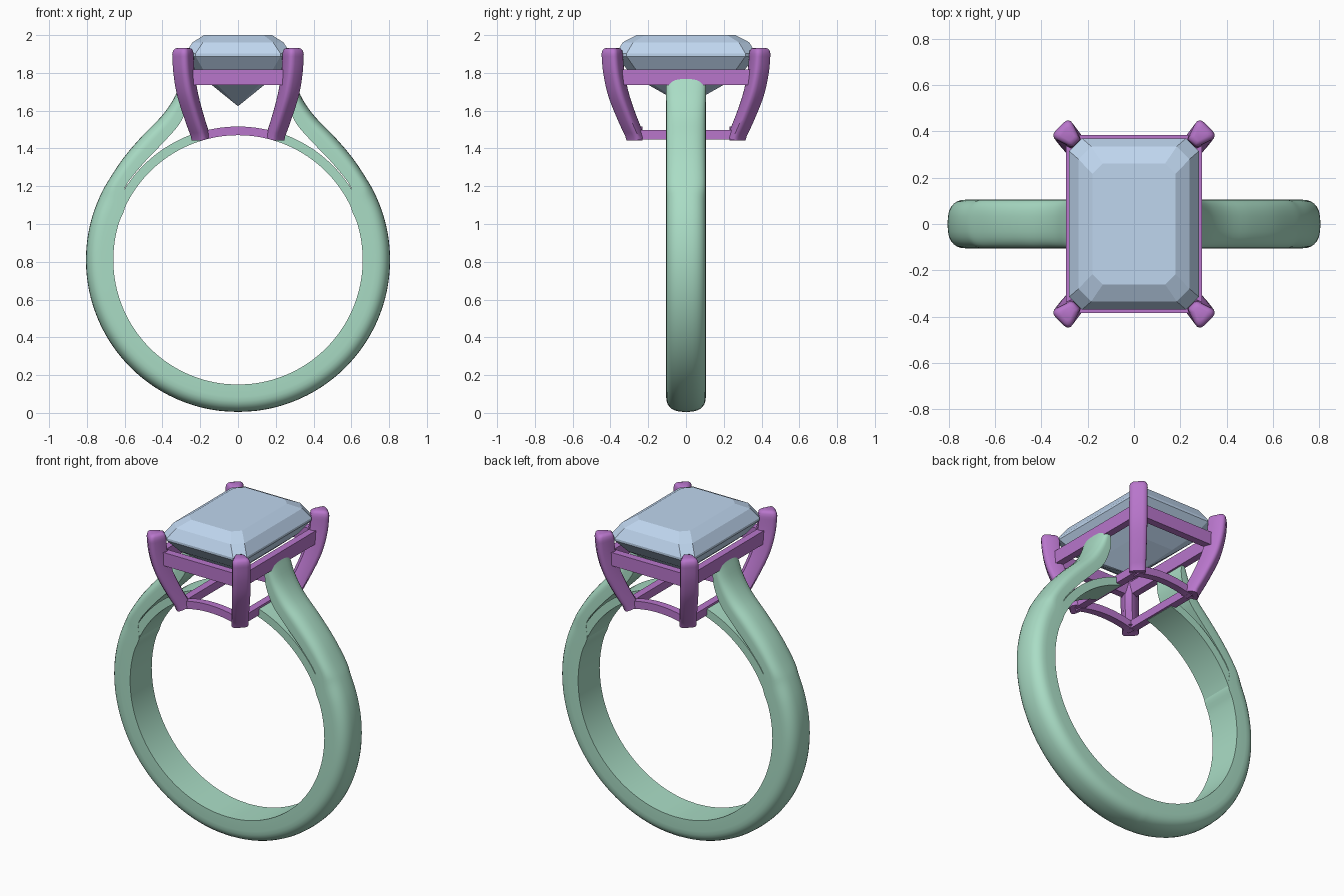
import bpy, bmesh
from math import sin, cos, pi, radians, sqrt
from mathutils import Vector

if "Cube" in bpy.data.objects:
    bpy.data.objects.remove(bpy.data.objects["Cube"])

CZ, RI, RO, HW = 0.81, 0.66, 0.805, 0.105   # finger hole centre, radii, half width


def material(name, rgb):
    m = bpy.data.materials.new(name)
    m.diffuse_color = (*rgb, 1)
    m.use_nodes = True
    m.node_tree.nodes["Principled BSDF"].inputs["Base Color"].default_value = m.diffuse_color
    return m


GREEN = material("band_green", (0.40, 0.72, 0.56))
PURPLE = material("setting_purple", (0.48, 0.18, 0.60))
BLUE = material("gem_blue", (0.52, 0.67, 0.86))


def loft(name, sections, mat, closed=False, smooth=None, mirror=None):
    """Skin a list of equal-length point loops."""
    bm = bmesh.new()
    rows = [[bm.verts.new(p) for p in s] for s in sections]
    n = len(rows[0])
    for i in range(len(rows) if closed else len(rows) - 1):
        a, b = rows[i], rows[(i + 1) % len(rows)]
        for j in range(n):
            k = (j + 1) % n
            bm.faces.new((a[j], a[k], b[k], b[j]))
    if not closed:
        bm.faces.new(rows[0])
        bm.faces.new(rows[-1])
    bmesh.ops.remove_doubles(bm, verts=bm.verts, dist=1e-5)
    bmesh.ops.recalc_face_normals(bm, faces=bm.faces)
    me = bpy.data.meshes.new(name)
    bm.to_mesh(me)
    bm.free()
    me.materials.append(mat)
    ob = bpy.data.objects.new(name, me)
    bpy.context.collection.objects.link(ob)
    if smooth:
        bpy.ops.object.select_all(action='DESELECT')
        ob.select_set(True)
        bpy.context.view_layer.objects.active = ob
        bpy.ops.object.shade_smooth_by_angle(angle=radians(smooth))
    if mirror:
        mod = ob.modifiers.new("mirror", 'MIRROR')
        mod.use_axis = mirror
    return ob


def spline(pts, steps):
    """Catmull-Rom through the points."""
    pts = [Vector(p) for p in pts]
    out = []
    for i in range(len(pts) - 1):
        p0, p1, p2 = pts[max(i - 1, 0)], pts[i], pts[i + 1]
        p3 = pts[min(i + 2, len(pts) - 1)]
        for s in range(steps):
            t = s / steps
            out.append(0.5 * (2 * p1 + (p2 - p0) * t + (2 * p0 - 5 * p1 + 4 * p2 - p3) * t * t
                              + (3 * p1 - p0 - 3 * p2 + p3) * t ** 3))
    return out + [pts[-1]]


# Band with shoulders: (inner x, inner z, outer x, outer z) down one side
rail_pts = [(RI * cos(a), CZ + RI * sin(a), RO * cos(a), CZ + RO * sin(a))
            for a in (radians(-90 + 115 * i / 16) for i in range(17))]
rail_pts += [(0.60, 1.19, 0.692, 1.22), (0.50, 1.322, 0.61, 1.345), (0.395, 1.432, 0.51, 1.463),
             (0.31, 1.53, 0.41, 1.565), (0.265, 1.63, 0.345, 1.655),
             (0.255, 1.70, 0.305, 1.74), (0.262, 1.74, 0.288, 1.78)]
half = spline(rail_pts, 4)
other = [Vector((-p[0], p[1], -p[2], p[3])) for p in half[:0:-1]]
profile = [(0, -HW), (0.45, -HW)]
for i in range(1, 14):
    t = pi * i / 14
    c = cos(t)
    profile.append((0.45 + 0.55 * sin(t) ** 0.85, -HW * (abs(c) ** 0.75) * (1 if c > 0 else -1)))
profile += [(0.45, HW), (0, HW)]
loft("band", [[(p[0] + (p[2] - p[0]) * h, y, p[1] + (p[3] - p[1]) * h) for h, y in profile]
              for p in other + half], GREEN, smooth=40)


def arc_bar(name, a0, a1, r0, r1, y0, y1, mat, mirror, n=20):
    secs = []
    for i in range(n + 1):
        a = radians(a0 + (a1 - a0) * i / n)
        secs.append([(r * cos(a), y, CZ + r * sin(a))
                     for r, y in ((r0, y0), (r1, y0), (r1, y1), (r0, y1))])
    return loft(name, secs, mat, smooth=30, mirror=mirror)


# Thin inner arch running under the shoulders
arc_bar("inner_arch", 24.5, 74, RI, 0.708, -0.104, 0.104, GREEN, (True, False, False))
# Curved base bars, front and back
arc_bar("base_bar", 73, 107, RI, 0.706, -0.275, -0.23, PURPLE, (False, True, False))


def frame_section(x0, x1, y0, y1, z0, z1):
    return [(x0, y0, z0), (x1, y1, z0), (x1, y1, z1), (x0, y0, z1)]


# Straight base bars, left and right
loft("base_side_bar", [[(x, y, z) for x, z in ((0.17, 1.447), (0.215, 1.447),
                                                (0.215, 1.497), (0.17, 1.497))]
                       for y in (-0.26, 0.26)], PURPLE, mirror=(True, False, False))

# Rectangular rail below the gem
loft("gallery_rail", [frame_section(0.25 * sx, 0.293 * sx, 0.34 * sy, 0.385 * sy, 1.737, 1.818)
                      for sx, sy in ((1, 1), (-1, 1), (-1, -1), (1, -1))], PURPLE, closed=True)

# Four curved prongs: centre x, y, z and section scale
path = spline([(0.188, 0.258, 1.452, 0.92), (0.222, 0.302, 1.55, 0.95), (0.260, 0.350, 1.68, 1),
               (0.280, 0.376, 1.80, 1), (0.286, 0.385, 1.90, 1)], 5)
path += [Vector((0.286, 0.385, 1.918, 0.93)), Vector((0.286, 0.385, 1.928, 0.78)),
         Vector((0.286, 0.385, 1.933, 0.5))]
# section points as (outward, sideways)
prong_profile = [(0.050, 0.025), (0.046, 0.042), (0.034, 0.051), (0.018, 0.050), (-0.040, 0.030),
                 (-0.052, 0.020)]
prong_profile += [(u, -v) for u, v in reversed(prong_profile)]
k = 1 / sqrt(2)
secs = [[(p[0] + (u - v) * k * p[3], p[1] + (u + v) * k * p[3], p[2] - 0.2 * u * (p[2] < 1.46))
         for u, v in prong_profile] for p in path]
loft("prong", secs, PURPLE, smooth=45, mirror=(True, True, False))

# Step-cut gem: half x, half y, corner cut, z for each tier
tiers = [(0.002, 0.002, 0.0005, 1.625), (0.14, 0.20, 0.03, 1.737), (0.225, 0.305, 0.045, 1.81),
         (0.28, 0.37, 0.055, 1.888), (0.28, 0.37, 0.055, 1.902),
         (0.24, 0.335, 0.055, 1.962), (0.18, 0.262, 0.045, 2.0)]
loft("gem", [[(x, y - c, z), (x - c, y, z), (c - x, y, z), (-x, y - c, z),
              (-x, c - y, z), (c - x, -y, z), (x - c, -y, z), (x, c - y, z)]
             for x, y, c, z in tiers], BLUE)
